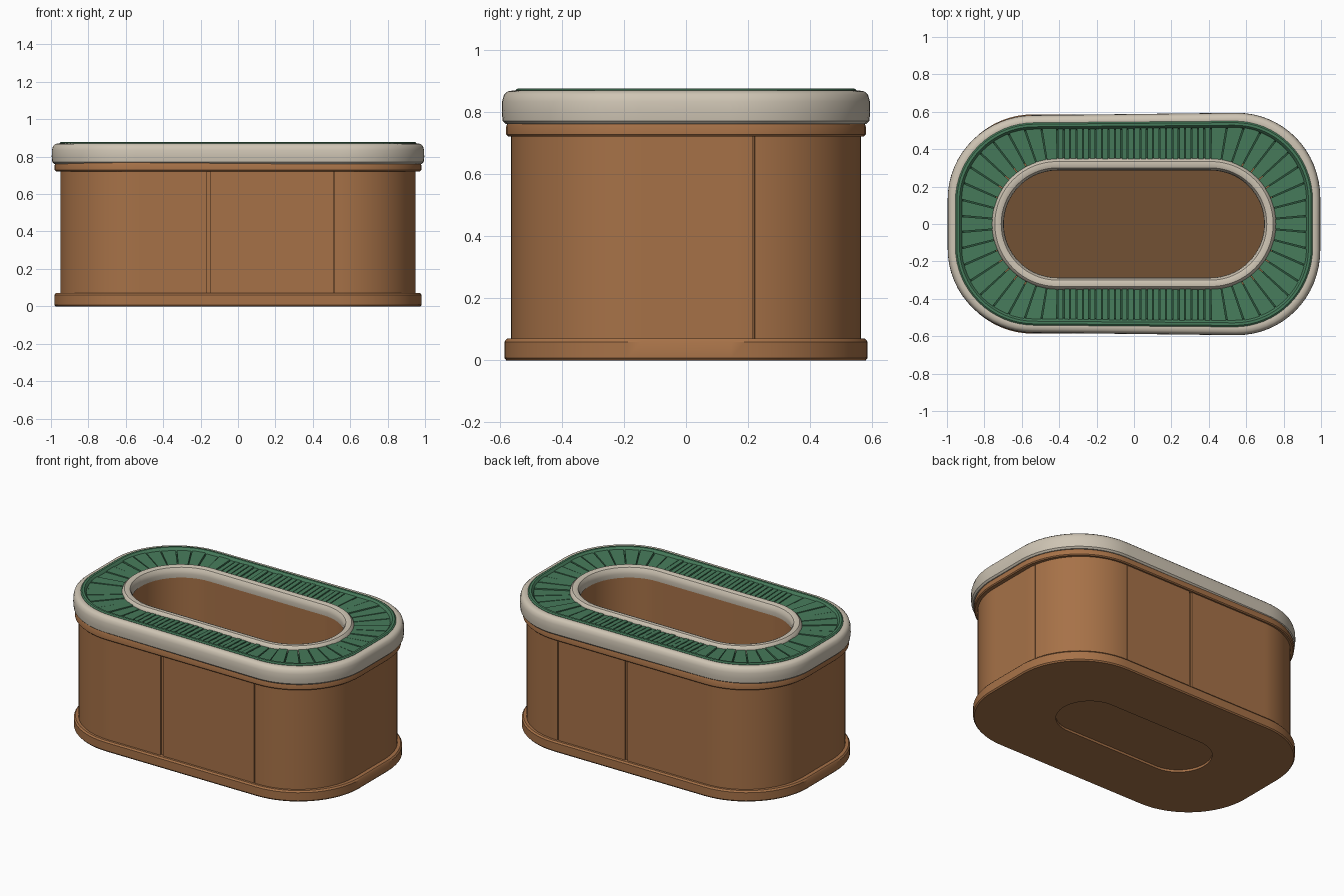
import bpy, bmesh, math, random

if "Cube" in bpy.data.objects:
    bpy.data.objects.remove(bpy.data.objects["Cube"])
random.seed(3)


def material(name, rgb):
    m = bpy.data.materials.new(name)
    m.diffuse_color = [(c / 255) ** 2.2 for c in rgb] + [1]
    m.use_nodes = True
    m.node_tree.nodes["Principled BSDF"].inputs["Base Color"].default_value = m.diffuse_color
    return m


BROWN = material("warm_brown", (165, 113, 73))
DARK = material("dark_brown", (114, 82, 55))
CREAM = material("cream", (205, 195, 178))
GREEN = material("green", (72, 122, 91))
DEEP = material("deep_green", (46, 82, 60))


def make(name, bm, mat, angle=35):
    bmesh.ops.recalc_face_normals(bm, faces=bm.faces)
    me = bpy.data.meshes.new(name)
    bm.to_mesh(me)
    bm.free()
    me.materials.append(mat)
    me.shade_smooth()
    me.set_sharp_from_angle(angle=math.radians(angle))
    ob = bpy.data.objects.new(name, me)
    bpy.context.collection.objects.link(ob)
    return ob


def outline(hx, hy, r, n=16):
    """Rounded rectangle, counter-clockwise."""
    r = min(r, hy - 0.001)
    pts = []
    for k, (sx, sy) in enumerate([(1, -1), (1, 1), (-1, 1), (-1, -1)]):
        for i in range(n + 1):
            a = math.radians(-90 + 90 * k + 90 * i / n)
            pts.append((sx * (hx - r) + r * math.cos(a), sy * (hy - r) + r * math.sin(a)))
    return pts


def loft(name, rings, mat, closed=False, flare=0.0):
    """Skin rounded-rectangle rings (hx, hy, r, z); cap them or close them into a tube."""
    bm = bmesh.new()
    loops = [[bm.verts.new((x, y * (1 + flare * x), z)) for x, y in outline(hx, hy, r)]
             for hx, hy, r, z in rings]
    pairs = list(zip(loops, loops[1:])) + ([(loops[-1], loops[0])] if closed else [])
    for a, b in pairs:
        for i in range(len(a)):
            j = (i + 1) % len(a)
            bm.faces.new((a[i], a[j], b[j], b[i]))
    if not closed:
        bm.faces.new(loops[0])
        bm.faces.new(loops[-1])
    return make(name, bm, mat)


def band(name, hx, hy, r, profile, mat, flare=0.0):
    return loft(name, [(hx + o, hy + o, r + o, z) for o, z in profile], mat, True, flare)


# base plinth with a shallow oval recess underneath
loft("base_plinth", [(.54, .20, .2, .015), (.54, .20, .2, 0), (.975, .58, .435, 0),
                     (.982, .586, .44, .008), (.982, .586, .44, .06),
                     (.975, .578, .435, .07)], BROWN)
# inner floor
loft("inner_floor", [(.71, .295, .295, .069), (.71, .295, .295, .076)], DARK)
# hollow body core
loft("body_core", [(.938, .552, .40, .06), (.938, .552, .40, .76),
                   (.72, .31, .31, .82), (.702, .288, .288, .82),
                   (.702, .288, .288, .06)], BROWN, True)

# wall panels, split at the visible seams
HX, HY, R = .938, .552, .40
corners = outline(HX, HY, R, 24)
path = []
for (x0, y0), (x1, y1) in zip(corners, corners[1:] + corners[:1]):
    m = max(1, round(math.hypot(x1 - x0, y1 - y0) / .012))
    path += [(x0 + (x1 - x0) * t / m, y0 + (y1 - y0) * t / m) for t in range(m)]
seams = [(-.16, -HY), (.52, -HY), (HX, .22), (.53, HY), (.03, HY)]
gaps = [.009, .003, .003, .003, .009]
N = len(path)
cuts = [min(range(N), key=lambda i: math.dist(path[i], s)) for s in seams]


def outward(i):
    (ax, ay), (bx, by) = path[(i - 1) % N], path[(i + 1) % N]
    l = math.hypot(bx - ax, by - ay)
    return (by - ay) / l, -(bx - ax) / l


for k in range(len(cuts)):
    i0, i1 = cuts[k], cuts[(k + 1) % len(cuts)]
    if i1 <= i0:
        i1 += N
    bm = bmesh.new()
    cols = []
    for i in range(i0, i1 + 1):
        x, y = path[i % N]
        nx, ny = outward(i % N)
        s = gaps[k] if i == i0 else -gaps[(k + 1) % len(gaps)] if i == i1 else 0
        x, y = x - ny * s, y + nx * s
        cols.append([bm.verts.new((x + nx * o, y + ny * o, z))
                     for o, z in ((-.004, .065), (.012, .065), (.012, .73), (-.004, .73))])
    for a, b in zip(cols, cols[1:]):
        for i in range(4):
            j = (i + 1) % 4
            bm.faces.new((a[i], b[i], b[j], a[j]))
    bm.faces.new(cols[0])
    bm.faces.new(cols[-1])
    make(f"wall_panel_{k + 1}", bm, BROWN)

# brown moulding under the top
band("top_moulding", .98, .58, .44,
     [(-.06, .722), (-.006, .722), (0, .728), (0, .755), (-.006, .77), (-.06, .77)], BROWN)
# cream outer rim
band("outer_rim", .995, .587, .45,
     [(-.07, .762), (-.012, .762), (-.002, .772), (.001, .80), (0, .835), (-.006, .857),
      (-.018, .868), (-.036, .871), (-.055, .868), (-.07, .85)], CREAM, .02)
# green border lip inside the rim
band("green_border", .955, .546, .42,
     [(-.04, .82), (0, .82), (0, .872), (-.008, .878), (-.022, .878), (-.032, .868), (-.04, .85)],
     GREEN, .015)
# bed under the slats
band("slat_bed", .93, .52, .40, [(0, .80), (0, .838), (-.19, .838), (-.19, .80)], DEEP)
# cream inner rim
band("inner_rim", .76, .35, .35,
     [(0, .81), (.002, .845), (-.004, .865), (-.016, .876), (-.034, .878), (-.05, .872),
      (-.061, .855), (-.064, .835), (-.062, .81)], CREAM)


# radial green slats
def reach(cx, a):
    """Distance from (cx, 0) along angle a to the green border."""
    hx, hy, r = .925, .518, .39
    lo, hi = 0, 1.5
    for _ in range(30):
        d = (lo + hi) / 2
        qx = abs(cx + d * math.cos(a)) - hx + r
        qy = abs(d * math.sin(a)) - hy + r
        sd = math.hypot(max(qx, 0), max(qy, 0)) + min(max(qx, qy), 0) - r
        lo, hi = (d, hi) if sd < 0 else (lo, d)
    return lo


C, RI, STRAIGHT, FAN = .41, .345, 24, 19
edges = []
for side in (1, -1):
    w = 2 * C / STRAIGHT
    for i in range(STRAIGHT):
        x = -C + i * w
        edges.append(((x + .003, side * math.pi / 2), (x + w - .003, side * math.pi / 2)))
    for i in range(FAN):
        a = -math.pi / 2 + math.pi * i / FAN + (math.pi if side < 0 else 0)
        edges.append(((side * C, a + .007), (side * C, a + math.pi / FAN - .007)))
bm = bmesh.new()
for e in edges:
    quad = []
    for cx, a in e:
        far = reach(cx, a) + .004
        quad.append([(cx + d * math.cos(a), d * math.sin(a)) for d in (RI, far)])
    ring = [quad[0][0], quad[0][1], quad[1][1], quad[1][0]]
    dz = random.uniform(-.003, .003)
    low = [bm.verts.new((x, y, .83)) for x, y in ring]
    top = [bm.verts.new((x, y, z + dz)) for (x, y), z in zip(ring, (.856, .864, .864, .856))]
    bm.faces.new(low)
    bm.faces.new(top)
    for i in range(4):
        j = (i + 1) % 4
        bm.faces.new((low[i], low[j], top[j], top[i]))
make("green_slats", bm, GREEN, 20)
